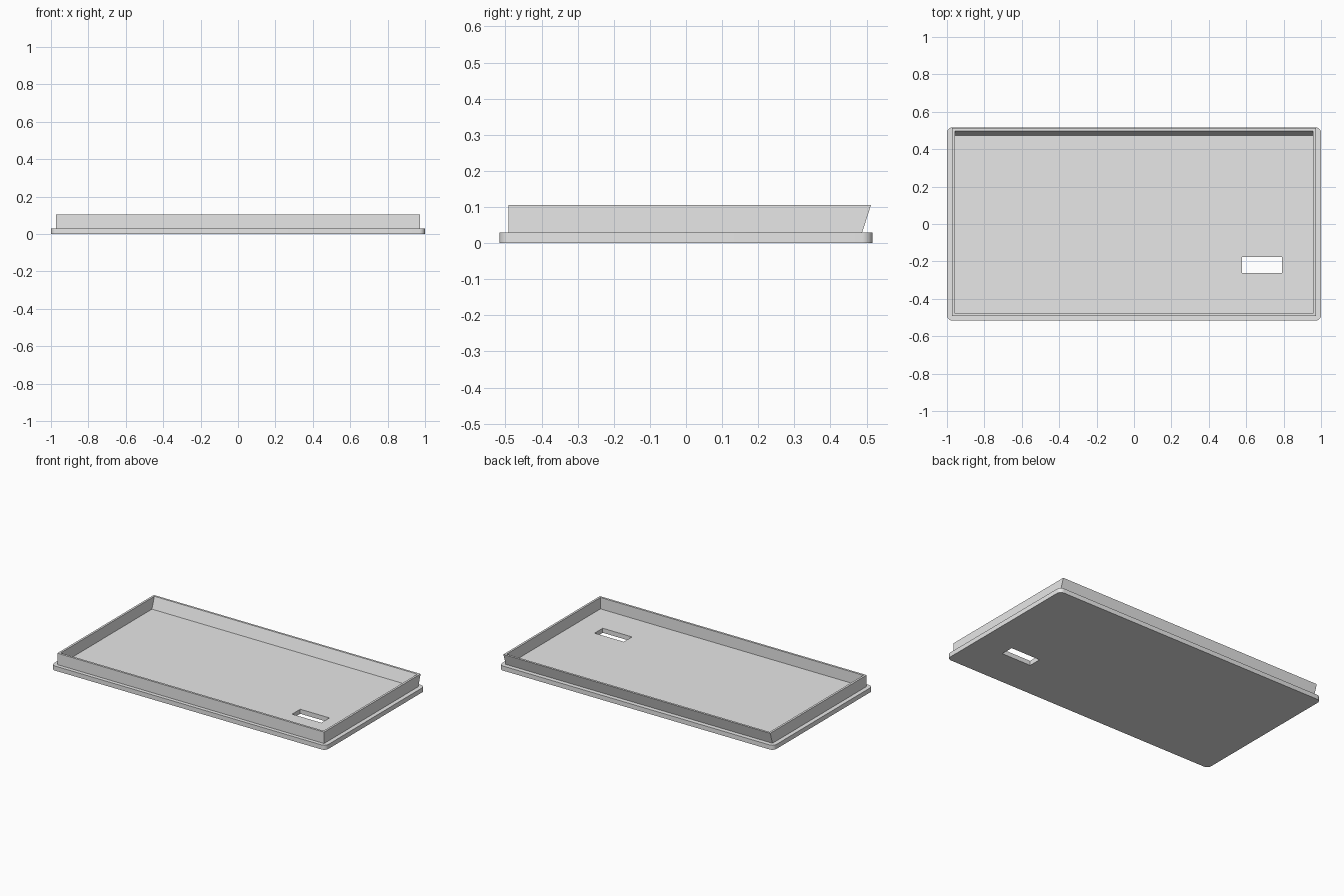
import bpy, bmesh, math

cube = bpy.data.objects.get("Cube")
if cube:
    bpy.data.objects.remove(cube, do_unlink=True)

# One plain grey for the whole tray
grey = bpy.data.materials.new("light_grey")
grey.use_nodes = True
colour = (0.8, 0.8, 0.8, 1)
grey.diffuse_color = colour
grey.node_tree.nodes["Principled BSDF"].inputs["Base Color"].default_value = colour

FLOOR, RIM = 0.03, 0.105


def make_object(name, bm):
    bmesh.ops.recalc_face_normals(bm, faces=bm.faces)
    mesh = bpy.data.meshes.new(name)
    bm.to_mesh(mesh)
    bm.free()
    mesh.materials.append(grey)
    obj = bpy.data.objects.new(name, mesh)
    bpy.context.collection.objects.link(obj)
    return obj


def ring(bm, x0, x1, y0, y1, z):
    return [bm.verts.new((x, y, z)) for x, y in ((x0, y0), (x1, y0), (x1, y1), (x0, y1))]


def bridge(bm, a, b):
    for i in range(len(a)):
        j = (i + 1) % len(a)
        bm.faces.new((a[i], a[j], b[j], b[i]))


def block(name, x0, x1, y0, y1, z0, z1, corner=0):
    bm = bmesh.new()
    low, high = ring(bm, x0, x1, y0, y1, z0), ring(bm, x0, x1, y0, y1, z1)
    bm.faces.new(low)
    bm.faces.new(high)
    bridge(bm, low, high)
    if corner:
        uprights = [e for e in bm.edges
                    if abs(e.verts[0].co.z - e.verts[1].co.z) > 0.001]
        bmesh.ops.bevel(bm, geom=uprights, offset=corner, segments=8,
                        profile=0.5, affect='EDGES')
    return make_object(name, bm)


# Base plate with rounded corners and a slot cut through it
plate = block("base_plate", -1, 1, -0.517, 0.517, 0, FLOOR, corner=0.03)
cutter = block("slot_cutter", 0.577, 0.79, -0.262, -0.177, -0.1, 0.1)
cutter.hide_render = True
cutter.hide_viewport = True
cut = plate.modifiers.new("slot", 'BOOLEAN')
cut.operation = 'DIFFERENCE'
cut.solver = 'EXACT'
cut.object = cutter
bpy.context.view_layer.update()
cut_mesh = bpy.data.meshes.new_from_object(
    plate.evaluated_get(bpy.context.evaluated_depsgraph_get()))
plate.modifiers.clear()
plate.data = cut_mesh
bpy.data.objects.remove(cutter, do_unlink=True)

bpy.context.view_layer.objects.active = plate
plate.select_set(True)
bpy.ops.object.shade_smooth_by_angle(angle=math.radians(30))

# Raised rim: three upright walls and a back wall that leans outward
bm = bmesh.new()
outer_low = ring(bm, -0.972, 0.972, -0.492, 0.488, FLOOR)
outer_high = ring(bm, -0.972, 0.972, -0.492, 0.512, RIM)
inner_high = ring(bm, -0.958, 0.958, -0.478, 0.498, RIM)
inner_low = ring(bm, -0.958, 0.958, -0.478, 0.473, FLOOR)
loops = [outer_low, outer_high, inner_high, inner_low]
for a, b in zip(loops, loops[1:] + loops[:1]):
    bridge(bm, a, b)
make_object("rim_wall", bm)
